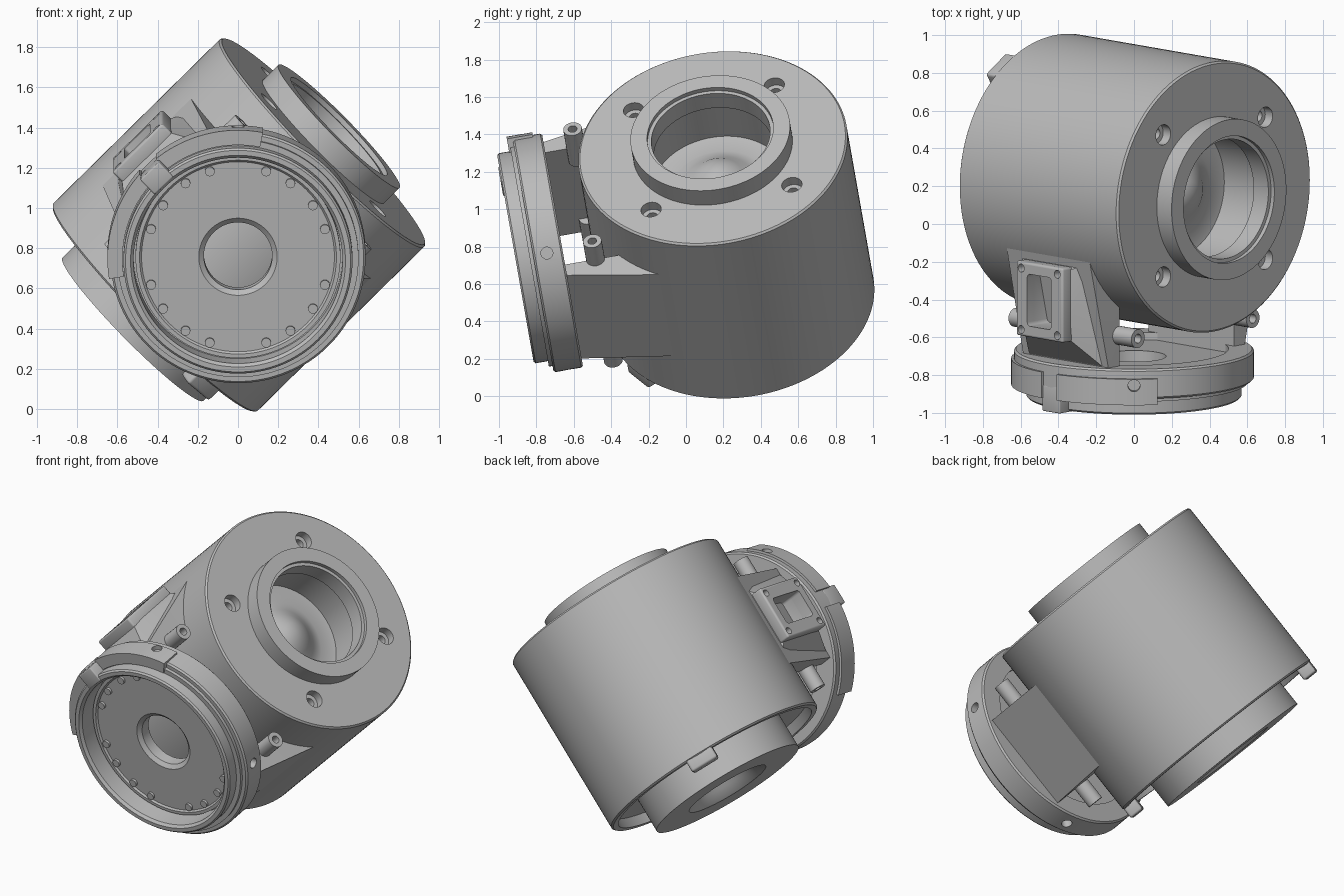
import bpy, bmesh
from math import sin, cos, pi, radians
from mathutils import Matrix, Vector

if "Cube" in bpy.data.objects:
    bpy.data.objects.remove(bpy.data.objects["Cube"])

grey = bpy.data.materials.new("cast grey")
grey.use_nodes = True
COLOR = (0.5, 0.5, 0.5, 1)
grey.diffuse_color = COLOR
grey.node_tree.nodes["Principled BSDF"].inputs["Base Color"].default_value = COLOR

# Tilted frame: f points out of the round mouth, a along the drum, b across it
tilt = radians(10)
X = Vector((1, 0, 0))
U = Vector((0, -sin(tilt), cos(tilt)))
F = Vector((0, -cos(tilt), -sin(tilt)))
A = (X + U).normalized()
B = (U - X).normalized()
MOUTH = Vector((0, -0.66, 0.78))


def frame(i, j, k, origin):
    m = Matrix((i, j, k)).transposed().to_4x4()
    m.translation = origin
    return m


ABF = frame(A, B, F, MOUTH)
XUF = frame(X, U, F, MOUTH)
DRUM = frame(B, F, A, MOUTH - 0.886 * F - 0.016 * B)


def finish(name, bm, mat):
    bmesh.ops.transform(bm, matrix=mat, verts=bm.verts)
    bmesh.ops.recalc_face_normals(bm, faces=bm.faces)
    mesh = bpy.data.meshes.new(name)
    bm.to_mesh(mesh)
    bm.free()
    ob = bpy.data.objects.new(name, mesh)
    bpy.context.collection.objects.link(ob)
    mesh.materials.append(grey)
    return ob


def lathe(name, profile, mat, start=0, sweep=360, steps=96):
    """Revolve a closed (radius, height) outline about the frame's third axis."""
    bm = bmesh.new()
    full = sweep == 360
    rings = []
    for s in range(steps if full else steps + 1):
        t = radians(start + sweep * s / steps)
        rings.append([bm.verts.new((r * cos(t), r * sin(t), h)) for r, h in profile])
    n = len(profile)
    for s in range(steps):
        p, q = rings[s], rings[(s + 1) % len(rings)]
        for k in range(n):
            bm.faces.new((p[k], q[k], q[(k + 1) % n], p[(k + 1) % n]))
    if not full:
        bm.faces.new(rings[0])
        bm.faces.new(rings[-1])
    bmesh.ops.remove_doubles(bm, verts=bm.verts, dist=1e-5)
    return finish(name, bm, mat)


def hull(name, points, mat, bevel=0):
    bm = bmesh.new()
    for p in points:
        bm.verts.new(p)
    bmesh.ops.convex_hull(bm, input=bm.verts)
    bmesh.ops.dissolve_limit(bm, angle_limit=0.01, verts=bm.verts, edges=bm.edges)
    if bevel:
        bmesh.ops.bevel(bm, geom=bm.edges[:], offset=bevel, segments=3,
                        profile=0.5, affect='EDGES')
    return finish(name, bm, mat)


def box(name, lo, hi, mat, bevel):
    corners = [(x, y, z) for x in (lo[0], hi[0]) for y in (lo[1], hi[1])
               for z in (lo[2], hi[2])]
    return hull(name, corners, mat, bevel)


def rod(name, start, end, radius, mat, sides=24):
    start, end = Vector(start), Vector(end)
    d = end - start
    bm = bmesh.new()
    bmesh.ops.create_cone(bm, cap_ends=True, segments=sides, radius1=radius,
                          radius2=radius, depth=d.length)
    turn = d.to_track_quat('Z', 'Y').to_matrix().to_4x4()
    return finish(name, bm, mat @ Matrix.Translation((start + end) / 2) @ turn)


def cut(ob, cutters):
    for c in cutters:
        c.hide_render = True
        mod = ob.modifiers.new("cut", 'BOOLEAN')
        mod.operation, mod.solver, mod.object = 'DIFFERENCE', 'EXACT', c
        bpy.context.view_layer.objects.active = ob
        bpy.ops.object.modifier_apply(modifier=mod.name)
        bpy.data.objects.remove(c)


# Drum with raised collar, domed bore floor, recessed underside and dished lower boss
drum = lathe("drum", [
    (0, -.45), (.1, -.48), (.17, -.59), (.21, -.7), (.27, -.755), (.5, -.755),
    (.5, -.54), (.68, -.54), (.68, -.605), (.715, -.605), (.725, -.595),
    (.725, .575), (.715, .585), (.43, .585), (.43, .695), (.34, .695),
    (.34, .67), (.32, .67), (.32, .56), (.36, .55), (.36, .3), (.26, .29),
    (.19, .32), (.13, .37), (.06, .41), (0, .42)], DRUM, steps=128)
holes = []
for sx in (1, -1):
    for sy in (1, -1):
        p, q = sx * .382, sy * .382
        holes.append(rod("counterbore", (p, q, .53), (p, q, .7), .055, DRUM))
        holes.append(rod("bolt_hole", (p, q, .42), (p, q, .7), .03, DRUM))
cut(drum, holes)

# Lugs on the lower rim
for angle, side in ((-58, "back"), (122, "front")):
    turn = DRUM @ Matrix.Rotation(radians(angle), 4, 'Z')
    box("rim_lug_" + side, (.625, -.09, -.675), (.718, .09, -.56), turn, .015)

# Round mouth flange with stepped lip
flange = lathe("mouth_flange", [
    (.5, 0), (.625, 0), (.635, .01), (.635, .15), (.625, .16), (.6, .16),
    (.6, .18), (.57, .18), (.57, .246), (.56, .256), (.535, .256), (.52, .24),
    (.52, .1), (.5, .1)], XUF, steps=128)
cut(flange, [rod("side_hole", (.58 * cos(k * pi / 2), .58 * sin(k * pi / 2), .085),
                 (.7 * cos(k * pi / 2), .7 * sin(k * pi / 2), .085), .032, XUF)
             for k in range(4)])

# Face plate with centre opening and sixteen bolts
lathe("face_plate", [(.17, .04), (.51, .04), (.51, .14), (.49, .14), (.48, .13),
                     (.195, .13), (.17, .11)], XUF)
for quarter in range(4):
    for deg in (18, 35, 55, 72):
        t = radians(deg + 90 * quarter)
        p, q = .455 * cos(t), .455 * sin(t)
        rod("plate_bolt", (p, q, .12), (p, q, .145), .024, XUF, 16)

# Clamp band in two arcs, with a lug at the gap
for name, start, sweep in (("clamp_arc_upper", 79, 50), ("clamp_arc_lower", 139, 50)):
    arc = lathe(name, [(.575, .05), (.65, .05), (.65, .19), (.575, .19)],
                XUF, start, sweep, 32)
    if start < 90:
        cut(arc, [rod("side_hole", (0, .62, .085), (0, .7, .085), .032, XUF)])
box("clamp_lug", (.53, -.065, .12), (.635, .065, .262),
    XUF @ Matrix.Rotation(radians(134), 4, 'Z'), .008)

# Two flared arms joining the flange to the drum, each with hollow screw posts
for sb, level in ((1, "upper"), (-1, "lower")):
    hull(level + "_arm", [(sa * w, sb * b, f) for sa in (1, -1) for w, b, f in (
        (.32, .43, .05), (.32, .5, .05), (.32, .43, -.56), (.31, .655, -.64))], ABF)
    for sa, side in ((1, "left"), (-1, "right")):
        post = rod(f"{level}_post_{side}", (sa * .22, sb * .43, -.165),
                   (sa * .46, sb * .43, -.165), .05, ABF)
        cut(post, [rod("post_bore", (sa * .36, sb * .43, -.165),
                       (sa * .5, sb * .43, -.165), .024, ABF)])

# Rectangular port on a tapered neck, with corner holes
neck = hull("port_neck", [(sa * w, b, f) for sa in (1, -1) for w, b, f in (
    (.29, .49, .02), (.25, .6, -.56), (.16, .66, -.52), (.16, .66, -.16))], ABF)
port = box("port", (-.175, .63, -.54), (.175, .71, -.14), ABF, .012)
for part in (neck, port):
    cut(part, [box("port_window", (-.09, .54, -.48), (.09, .8, -.2), ABF, .02)])
cut(port, [rod("port_hole", (sa * .135, .66, -.34 + sf * .165),
               (sa * .135, .8, -.34 + sf * .165), .022, ABF, 16)
           for sa in (1, -1) for sf in (1, -1)])

# Smooth the round surfaces, keep edges sharp
bpy.ops.object.select_all(action='DESELECT')
for ob in bpy.context.collection.objects:
    if ob.type == 'MESH' and ob.data.materials and ob.data.materials[0] == grey:
        ob.select_set(True)
        bpy.context.view_layer.objects.active = ob
bpy.ops.object.shade_smooth_by_angle(angle=radians(32))
